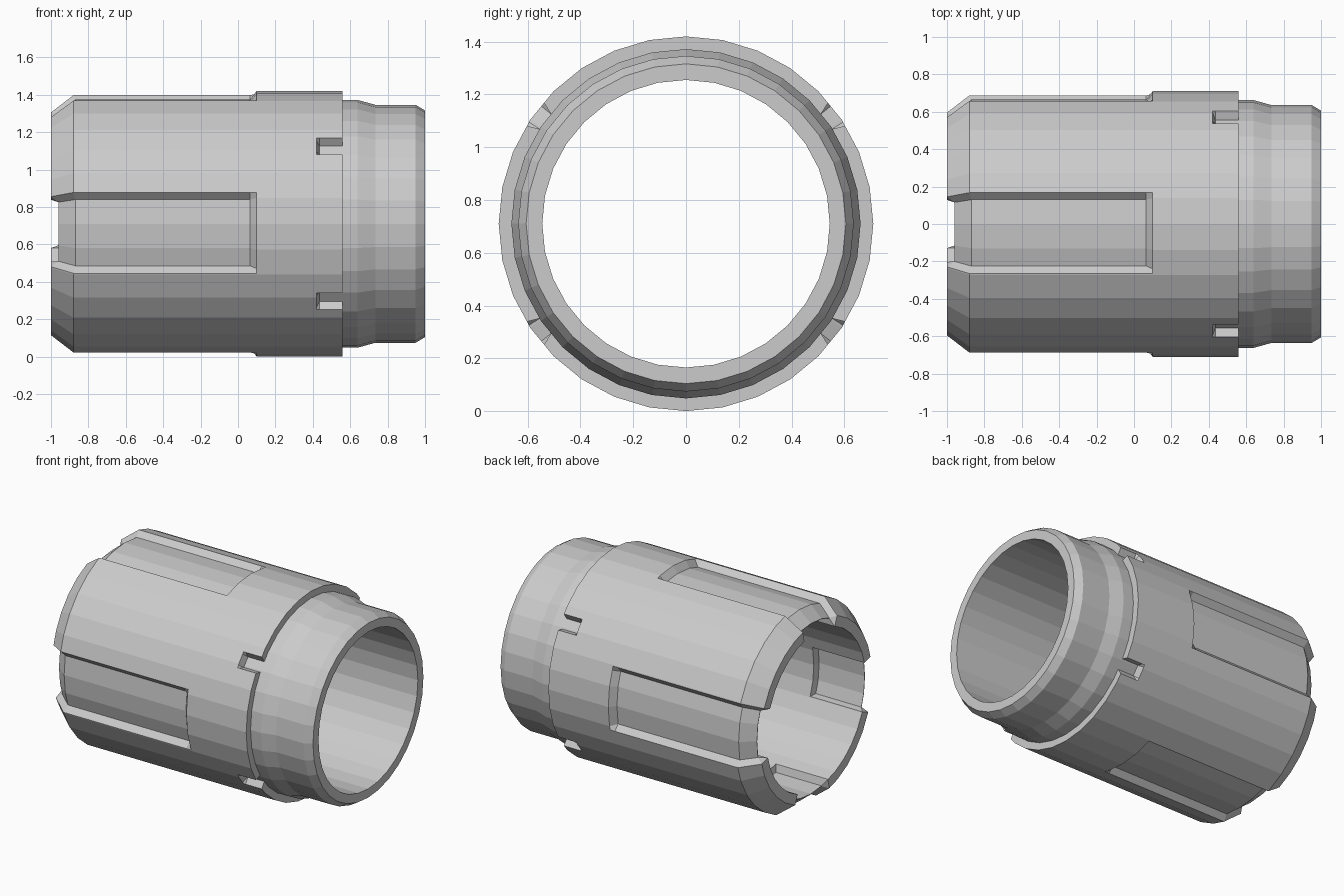
import bpy, bmesh, math

if "Cube" in bpy.data.objects:
    bpy.data.objects.remove(bpy.data.objects["Cube"], do_unlink=True)

# Single painted-metal colour
grey = bpy.data.materials.new("light_grey")
grey.use_nodes = True
colour = (0.6, 0.6, 0.6, 1)
grey.diffuse_color = colour
grey.node_tree.nodes["Principled BSDF"].inputs["Base Color"].default_value = colour

SIDES = 32
STEP = 360 / SIDES
AXIS_Z = 0.71

# Matching wall cross-sections as (x, radius) pairs, split into sections
BORE = [(1, 0.545), (-0.6, 0.545), (-0.6, 0.545), (-1, 0.545)]
BORE_POCKET = [(1, 0.545), (-0.6, 0.545), (-0.61, 0.59), (-0.96, 0.59)]
BODY = [(-1, 0.615), (-0.88, 0.71), (0.065, 0.71), (0.1, 0.71)]
BODY_SLOT = [(-0.96, 0.593), (-0.87, 0.665), (0.065, 0.665), (0.1, 0.71)]
LIP = [(0.42, 0.71), (0.435, 0.71), (0.56, 0.71)]
LIP_NOTCH = [(0.42, 0.71), (0.435, 0.662), (0.56, 0.662)]
COLLAR = [(0.56, 0.662), (0.64, 0.662), (0.735, 0.636), (0.95, 0.636), (1, 0.606)]

# Angular limits: (outer start, floor start, floor end, outer end)
slots = [[90 * k + a for a in (-13.7, -11.25, 19.8, 21.9)] for k in range(4)]
notches = [[c + a for a in (-4.4, -3.1, 3.1, 4.4)] for c in (36, 144, 216, 324)]


def on_floor(angle, spans):
    return any((angle - s[1] + 0.01) % 360 <= s[2] - s[1] + 0.02 for s in spans)


def facet_scale(angle):
    """Keep extra points on the flat sides of the polygon."""
    offset = angle % STEP - STEP / 2
    return math.cos(math.radians(STEP / 2)) / math.cos(math.radians(offset))


def cross_section(angle):
    slot, notch = on_floor(angle, slots), on_floor(angle, notches)
    return ((BORE_POCKET if slot else BORE) + (BODY_SLOT if slot else BODY)
            + (LIP_NOTCH if notch else LIP) + COLLAR)


# Regular polygon corners plus the edges of the slots and notches
angles = {round(k * STEP, 3) for k in range(SIDES)}
angles |= {round(a % 360, 3) for span in slots + notches for a in span}
angles = sorted(angles)

# Sweep the cross-sections around the x axis
bm = bmesh.new()
rings = []
for angle in angles:
    t, s = math.radians(angle), facet_scale(angle)
    rings.append([bm.verts.new((x, r * s * math.cos(t), r * s * math.sin(t) + AXIS_Z))
                  for x, r in cross_section(angle)])
for i, ring in enumerate(rings):
    after = rings[(i + 1) % len(rings)]
    for j in range(len(ring)):
        k = (j + 1) % len(ring)
        bm.faces.new((ring[j], ring[k], after[k], after[j]))
bmesh.ops.remove_doubles(bm, verts=bm.verts, dist=0.0005)
bmesh.ops.recalc_face_normals(bm, faces=bm.faces)

mesh = bpy.data.meshes.new("slotted_sleeve")
bm.to_mesh(mesh)
bm.free()
mesh.materials.append(grey)
sleeve = bpy.data.objects.new("slotted_sleeve", mesh)
bpy.context.collection.objects.link(sleeve)
